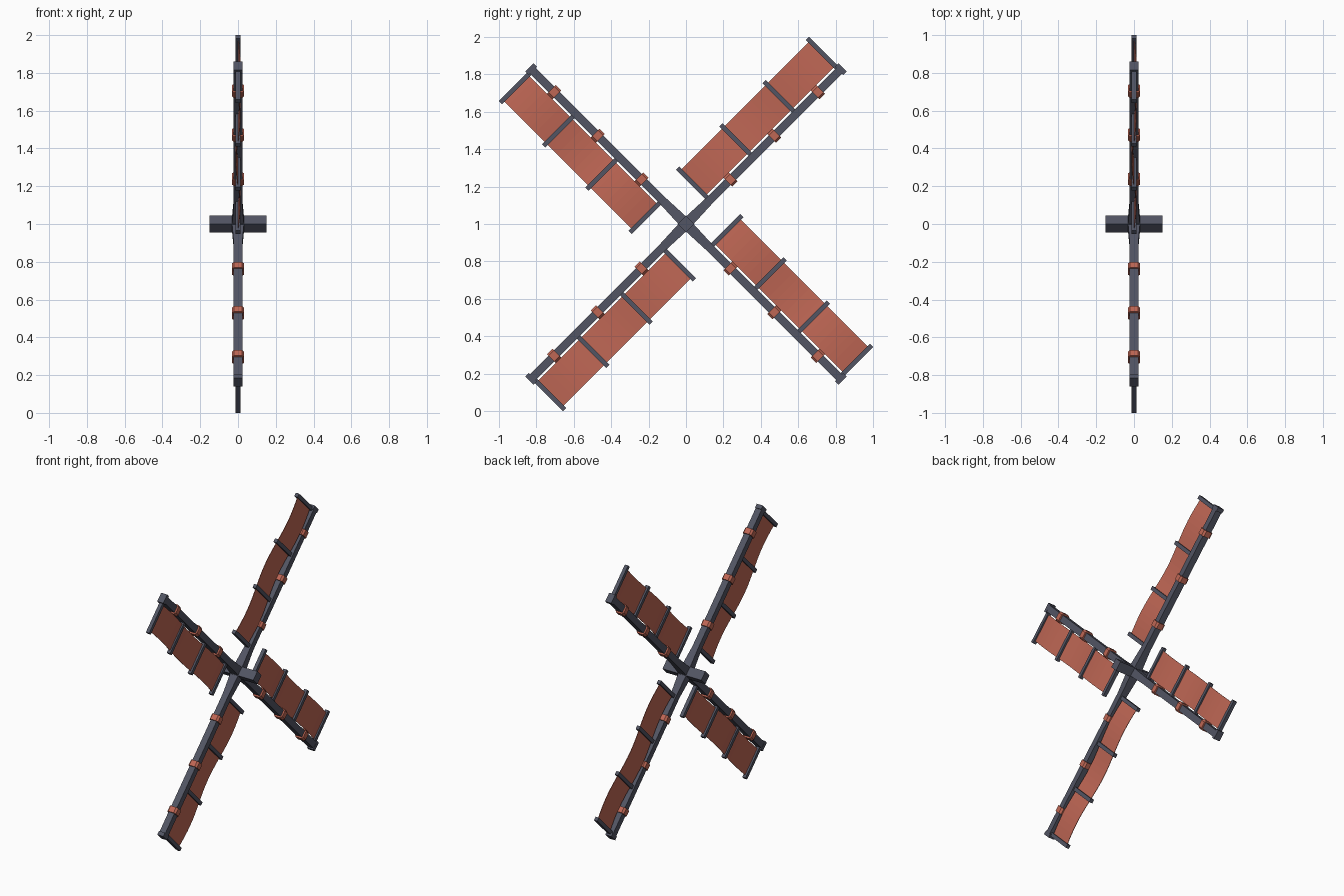
import bpy, bmesh, math
from mathutils import Matrix

if "Cube" in bpy.data.objects:
    bpy.data.objects.remove(bpy.data.objects["Cube"])


def material(name, rgb):
    m = bpy.data.materials.new(name)
    m.diffuse_color = (*rgb, 1)
    m.use_nodes = True
    m.node_tree.nodes["Principled BSDF"].inputs["Base Color"].default_value = m.diffuse_color
    return m


SLATE = material("slate_wood", (0.085, 0.09, 0.125))
RED = material("red_cloth", (0.52, 0.135, 0.09))


def finish(name, bm, mat, matrix):
    bmesh.ops.recalc_face_normals(bm, faces=bm.faces)
    me = bpy.data.meshes.new(name)
    bm.to_mesh(me)
    bm.free()
    me.materials.append(mat)
    ob = bpy.data.objects.new(name, me)
    bpy.context.collection.objects.link(ob)
    ob.matrix_world = matrix
    return ob


def loft(name, sections, mat, matrix, v0=0.0, chamfer=0.0):
    """Beam along local y; sections are (y, half_x, half_z)."""
    bm = bmesh.new()
    rings = []
    for y, hx, hz in sections:
        c = chamfer
        if c:
            pts = [(hx - c, hz), (hx, hz - c), (hx, c - hz), (hx - c, -hz),
                   (c - hx, -hz), (-hx, c - hz), (-hx, hz - c), (c - hx, hz)]
        else:
            pts = [(hx, hz), (hx, -hz), (-hx, -hz), (-hx, hz)]
        rings.append([bm.verts.new((x, y, z + v0)) for x, z in pts])
    n = len(rings[0])
    for a, b in zip(rings, rings[1:]):
        for i in range(n):
            j = (i + 1) % n
            bm.faces.new((a[i], a[j], b[j], b[i]))
    bm.faces.new(rings[0])
    bm.faces.new(rings[-1])
    return finish(name, bm, mat, matrix)


def sail(name, matrix):
    """Thin cloth woven between the cross bars."""
    bm = bmesh.new()
    steps, t = 24, 0.0015
    rows = []
    for i in range(steps + 1):
        s = i / steps
        y = BARS[0] + (BARS[-1] - BARS[0]) * s
        x = 0.011 * math.sin(3 * math.pi * s)
        rows.append([bm.verts.new((x + dx, y, z)) for dx, z in
                     ((t, 0.034), (t, 0.224), (-t, 0.224), (-t, 0.034))])
    for a, b in zip(rows, rows[1:]):
        for i in range(4):
            j = (i + 1) % 4
            bm.faces.new((a[i], a[j], b[j], b[i]))
    bm.faces.new(rows[0])
    bm.faces.new(rows[-1])
    return finish(name, bm, RED, matrix)


BARS = [0.18, 0.507, 0.833, 1.16]
CLIPS = [0.337, 0.667, 0.997]
CENTRE = Matrix.Translation((0, 0, 1))

# Axle: square bar along x, standing on its corner
axle_turn = CENTRE @ Matrix.Rotation(math.radians(45), 4, 'X') @ Matrix.Rotation(math.radians(90), 4, 'Z')
loft("axle", [(-0.15, 0.032, 0.032), (0.15, 0.032, 0.032)], SLATE, axle_turn)

# Four identical sails turned about the axle; local y runs along the arm
for k in range(4):
    m = CENTRE @ Matrix.Rotation(math.radians(45 + 90 * k), 4, 'X')
    # Arm: flared at the hub, straight, small cap at the tip
    loft(f"arm_{k}", [(0, 0.033, 0.03), (0.17, 0.0225, 0.0225),
                      (1.16, 0.0225, 0.0225)], SLATE, m)
    loft(f"arm_cap_{k}", [(1.158, 0.0235, 0.031), (1.185, 0.0235, 0.031)], SLATE, m)
    # Cross bars
    for i, u in enumerate(BARS):
        loft(f"cross_bar_{k}_{i}", [(u - 0.0125, 0.0125, 0.115), (u + 0.0125, 0.0125, 0.115)],
             SLATE, m, v0=0.127)
    # Cloth ties around the arm
    for i, u in enumerate(CLIPS):
        loft(f"tie_{k}_{i}", [(u - 0.02, 0.033, 0.033), (u + 0.02, 0.033, 0.033)],
             RED, m, chamfer=0.012)
    sail(f"sail_cloth_{k}", m)
